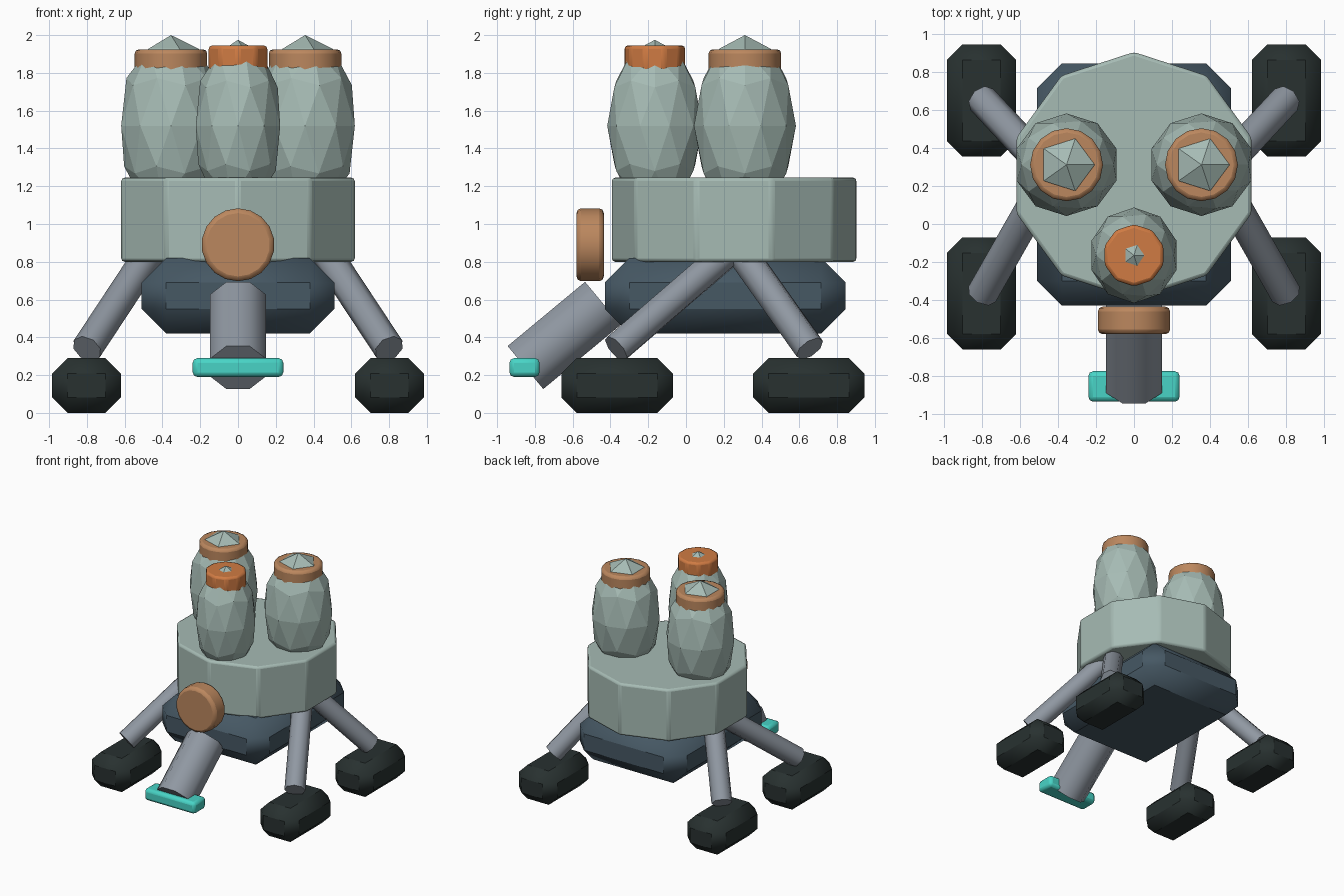
import bpy, bmesh, math
from mathutils import Vector, Matrix

cube = bpy.data.objects.get("Cube")
if cube:
    bpy.data.objects.remove(cube, do_unlink=True)


def material(name, rgb):
    """Flat material from 0-255 display values, stored as linear."""
    linear = [((c / 255 + 0.055) / 1.055) ** 2.4 for c in rgb]
    mat = bpy.data.materials.new(name)
    mat.use_nodes = True
    mat.diffuse_color = (*linear, 1)
    bsdf = mat.node_tree.nodes["Principled BSDF"]
    bsdf.inputs["Base Color"].default_value = (*linear, 1)
    bsdf.inputs["Roughness"].default_value = 0.7
    return mat


SAGE = material("sage", (166, 187, 180))
SLATE = material("slate", (70, 88, 100))
STEEL = material("steel", (144, 152, 162))
RUBBER = material("rubber", (40, 49, 48))
TEAL = material("teal", (72, 212, 198))
COPPER = material("copper", (187, 135, 94))
ORANGE = material("orange", (208, 123, 67))


def finish(name, bm, mat, bevel=0, segments=1, smooth=None):
    mesh = bpy.data.meshes.new(name)
    bm.to_mesh(mesh)
    bm.free()
    mesh.materials.append(mat)
    obj = bpy.data.objects.new(name, mesh)
    bpy.context.collection.objects.link(obj)
    if bevel:
        mod = obj.modifiers.new("Bevel", "BEVEL")
        mod.width = bevel
        mod.segments = segments
        mod.limit_method = "ANGLE"
        mod.angle_limit = math.radians(30)
    if smooth:
        bpy.ops.object.select_all(action="DESELECT")
        obj.select_set(True)
        bpy.context.view_layer.objects.active = obj
        bpy.ops.object.shade_smooth_by_angle(angle=math.radians(smooth))
    return obj


def box(name, low, high, mat, bevel, segments=1):
    low, high = Vector(low), Vector(high)
    bm = bmesh.new()
    bmesh.ops.create_cube(bm, size=1)
    bmesh.ops.scale(bm, vec=high - low, verts=bm.verts)
    bmesh.ops.translate(bm, vec=(low + high) / 2, verts=bm.verts)
    return finish(name, bm, mat, bevel, segments, smooth=50)


def rod(name, start, end, radius, sides, mat, bevel=0, segments=1, turn=0, smooth=50):
    """Cylinder running from start to end."""
    start, end = Vector(start), Vector(end)
    axis = end - start
    place = (Matrix.Translation((start + end) / 2)
             @ axis.to_track_quat("Z", "Y").to_matrix().to_4x4()
             @ Matrix.Rotation(turn, 4, "Z"))
    bm = bmesh.new()
    bmesh.ops.create_cone(bm, cap_ends=True, segments=sides, radius1=radius,
                          radius2=radius, depth=axis.length, matrix=place)
    return finish(name, bm, mat, bevel, segments, smooth)


def pod(name, centre, size):
    """Faceted egg standing on the drum."""
    bm = bmesh.new()
    bmesh.ops.create_icosphere(bm, subdivisions=2, radius=1)
    bmesh.ops.scale(bm, vec=size, verts=bm.verts)
    bmesh.ops.translate(bm, vec=centre, verts=bm.verts)
    return finish(name, bm, SAGE)


# Body: ten-sided drum on a chamfered chassis
rod("drum", (0, 0.255, 0.8), (0, 0.255, 1.245), 0.65, 10, SAGE, 0.018, 2, smooth=30)
box("chassis", (-0.51, -0.43, 0.42), (0.51, 0.845, 0.82), SLATE, 0.13)

# Legs and feet on both sides
for side, s in (("left", 1), ("right", -1)):
    for end, foot_y, hip_y, y0, y1 in (("front", -0.37, 0.21, -0.66, -0.07),
                                       ("rear", 0.655, 0.30, 0.355, 0.945)):
        rod(f"{end}_{side}_leg", (s * 0.80, foot_y, 0.34), (s * 0.47, hip_y, 0.84),
            0.082, 8, STEEL)
        xs = sorted((s * 0.62, s * 0.985))
        box(f"{end}_{side}_foot", (xs[0], y0, 0), (xs[1], y1, 0.29), RUBBER, 0.082)

    # Rear pods with collars
    x = s * 0.355
    pod(f"rear_{side}_pod", (x, 0.312, 1.52), (0.277, 0.27, 0.48))
    rod(f"rear_{side}_collar", (x, 0.312, 1.79), (x, 0.312, 1.925), 0.192, 16,
        COPPER, 0.022, 2)

# Front pod with its brighter collar
pod("front_pod", (0, -0.165, 1.52), (0.235, 0.252, 0.455))
rod("front_collar", (0, -0.165, 1.80), (0, -0.165, 1.945), 0.163, 10, ORANGE, 0.018, 2,
    smooth=30)

# Front arm, scoop plate and round hatch
rod("front_arm", (0, -0.85, 0.24), (0, -0.44, 0.58), 0.16, 8, STEEL, turn=math.pi / 8)
box("scoop_plate", (-0.24, -0.935, 0.19), (0.24, -0.775, 0.29), TEAL, 0.025, 2)
rod("front_disc", (0, -0.58, 0.89), (0, -0.435, 0.89), 0.193, 18, COPPER, 0.025, 2)
